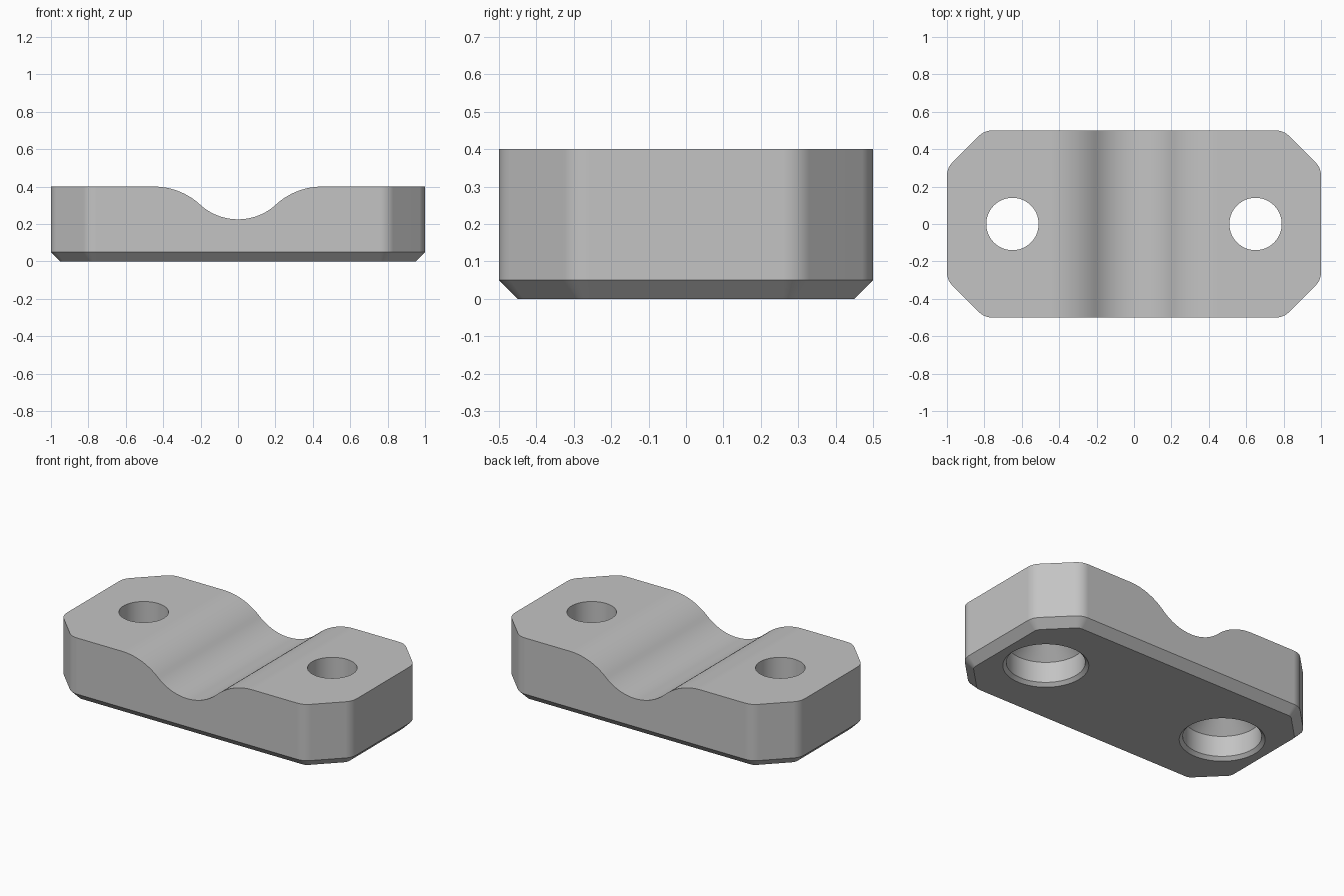
import bpy, bmesh
from math import sin, cos, pi, radians, atan2, hypot

if "Cube" in bpy.data.objects:
    bpy.data.objects.remove(bpy.data.objects["Cube"], do_unlink=True)

HEIGHT = 0.4
CHAMFER = 0.05
HOLE_X = 0.65

steel = bpy.data.materials.new("plain grey")
steel.use_nodes = True
grey = (0.55, 0.55, 0.55, 1)
steel.diffuse_color = grey
steel.node_tree.nodes["Principled BSDF"].inputs["Base Color"].default_value = grey


def loft(name, rings):
    """Closed solid through matching rings of points, capped at both ends."""
    bm = bmesh.new()
    loops = [[bm.verts.new(p) for p in ring] for ring in rings]
    n = len(loops[0])
    for a, b in zip(loops, loops[1:]):
        for i in range(n):
            j = (i + 1) % n
            bm.faces.new((a[i], a[j], b[j], b[i]))
    bm.faces.new(loops[0][::-1])
    bm.faces.new(loops[-1])
    bmesh.ops.recalc_face_normals(bm, faces=bm.faces)
    mesh = bpy.data.meshes.new(name)
    bm.to_mesh(mesh)
    bm.free()
    mesh.materials.append(steel)
    obj = bpy.data.objects.new(name, mesh)
    bpy.context.collection.objects.link(obj)
    return obj


def outline(radius, z, steps=6):
    """Rectangle with cut corners; every corner is rounded about a fixed centre."""
    setback = 0.1 * (2 ** 0.5 - 1)
    quarter = []
    for cx, cy, start in ((0.9, 0.3 - setback, 0), (0.8 - setback, 0.4, 45)):
        for i in range(steps + 1):
            t = radians(start + 45 * i / steps)
            quarter.append((cx + radius * cos(t), cy + radius * sin(t)))
    left = [(-x, y) for x, y in reversed(quarter)]
    half = quarter + left
    return [(x, y, z) for x, y in half + [(-x, -y) for x, y in half]]


# Clamp body, with the chamfered bottom edge
body = loft("clamp_body", [outline(0.1 - CHAMFER, 0), outline(0.1, CHAMFER),
                           outline(0.1, HEIGHT + 0.1)])

# Cutter for the top: a saddle groove blending into flat shoulders
depth, half_width, r_groove = 0.175, 0.45, 0.3
total = (half_width ** 2 + depth ** 2) / (2 * depth)
r_shoulder = total - r_groove
z_groove = HEIGHT - depth + r_groove
sweep = atan2(half_width, total - depth)
STEPS = 20
right = []
for i in range(STEPS + 1):
    t = sweep * i / STEPS
    right.append((r_groove * sin(t), z_groove - r_groove * cos(t)))
for i in range(STEPS - 1, -1, -1):
    t = sweep * i / STEPS
    right.append((half_width - r_shoulder * sin(t),
                  HEIGHT - r_shoulder + r_shoulder * cos(t)))
right += [(1.2, HEIGHT), (1.2, 0.8)]
profile = [(-x, z) for x, z in reversed(right[1:])] + right
cutters = [loft("top_cutter", [[(x, y, z) for x, z in profile] for y in (-0.8, 0.8)])]

# Cutters for the screw holes: chamfered pocket, cone, then a plain bore
bore = [(0.263, -0.02), (0.223, 0.02), (0.223, 0.15), (0.14, 0.235), (0.14, 0.6)]
for side in (-1, 1):
    rings = [[(side * HOLE_X + r * cos(2 * pi * k / 64), r * sin(2 * pi * k / 64), z)
              for k in range(64)] for r, z in bore]
    cutters.append(loft("hole_cutter", rings))

for cutter in cutters:
    cutter.hide_render = True
    mod = body.modifiers.new("cut", "BOOLEAN")
    mod.operation = "DIFFERENCE"
    mod.solver = "EXACT"
    mod.object = cutter

# Apply the cuts, then shade
bpy.ops.object.select_all(action="DESELECT")
body.select_set(True)
bpy.context.view_layer.objects.active = body
for mod in list(body.modifiers):
    bpy.ops.object.modifier_apply(modifier=mod.name)
for cutter in cutters:
    bpy.data.objects.remove(cutter, do_unlink=True)
bpy.ops.object.shade_smooth_by_angle(angle=radians(30))
weighted = body.modifiers.new("flat face normals", "WEIGHTED_NORMAL")
weighted.keep_sharp = True
